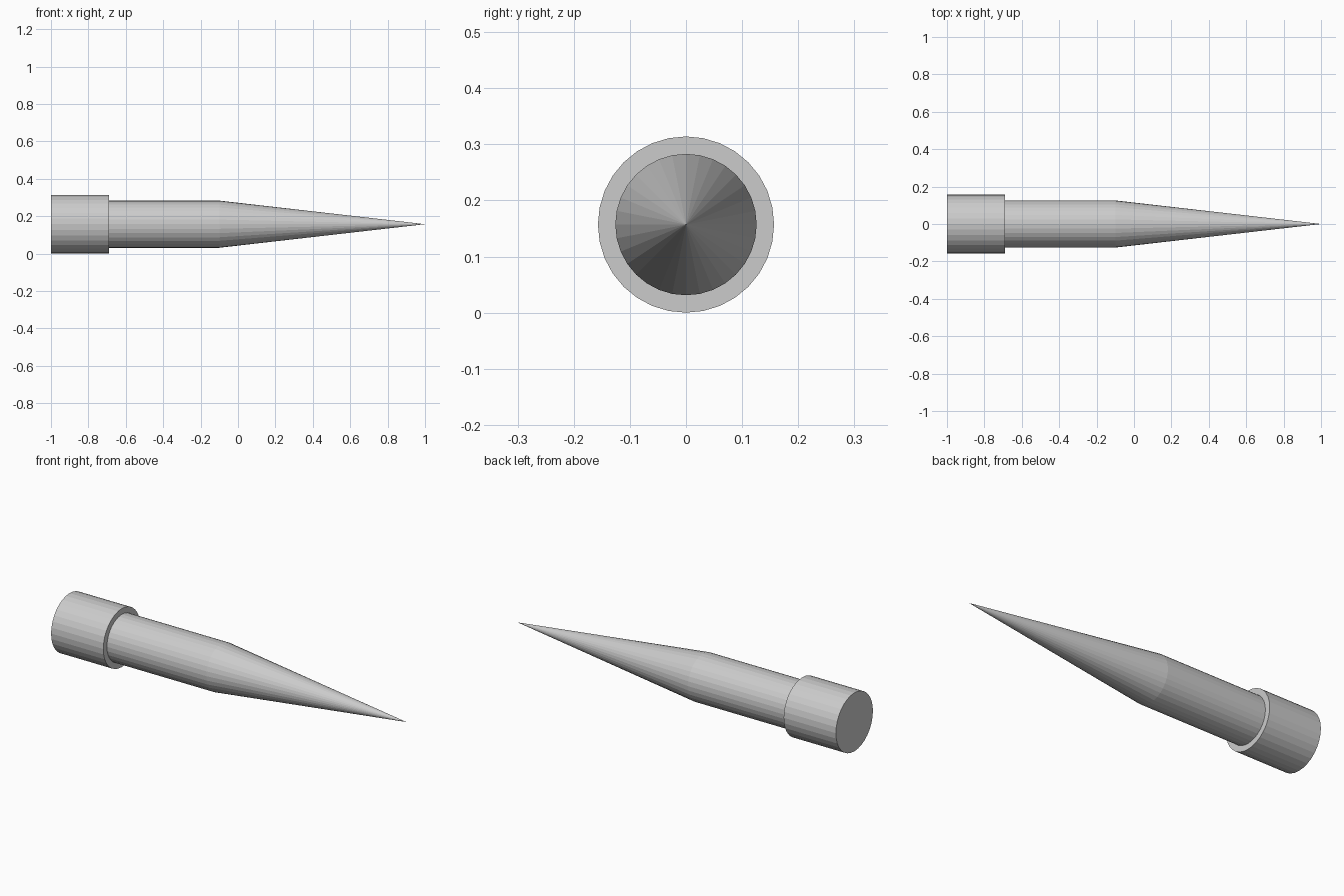
import bpy
from math import pi

if "Cube" in bpy.data.objects:
    bpy.data.objects.remove(bpy.data.objects["Cube"])

SIDES = 32
AXIS_Z = 0.157


def tapered(name, x0, x1, r0, r1, fill="NGON"):
    """Flat-shaded round part along x, radius r0 at x0 and r1 at x1."""
    bpy.ops.mesh.primitive_cone_add(
        vertices=SIDES, radius1=r0, radius2=r1, depth=x1 - x0,
        end_fill_type=fill,
        location=((x0 + x1) / 2, 0, AXIS_Z), rotation=(0, pi / 2, 0))
    bpy.context.object.name = name


# Wide end cap
tapered("end_cap", -1.0, -0.69, 0.157, 0.157)
# Straight barrel, seated slightly inside the cap
tapered("barrel", -0.72, -0.10, 0.126, 0.126)
# Long sharp point
tapered("point", -0.10, 1.0, 0.126, 0.0)
